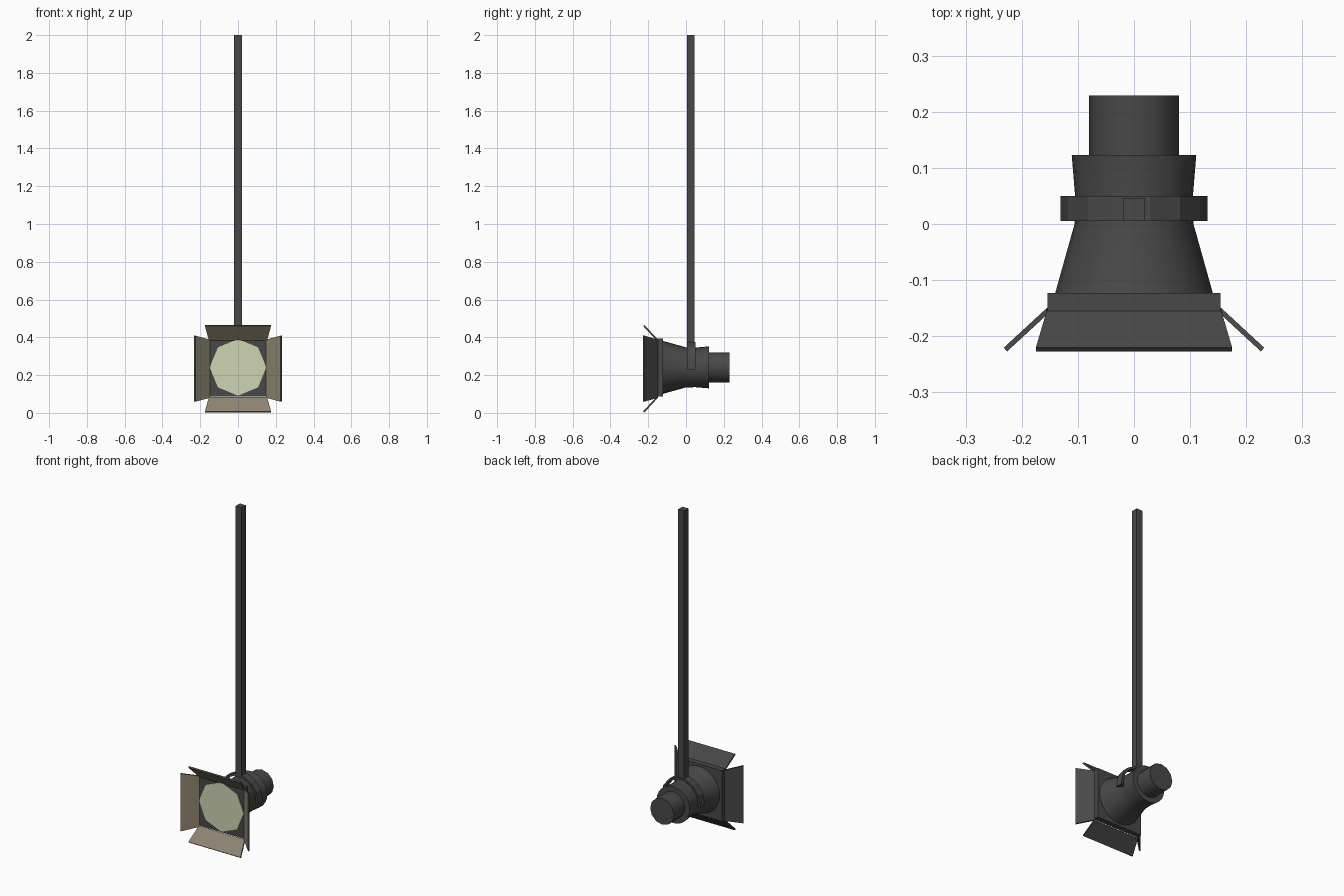
import bpy, bmesh
from math import sin, cos, pi, radians
from mathutils import Matrix, Vector

cube = bpy.data.objects.get("Cube")
if cube:
    bpy.data.objects.remove(cube, do_unlink=True)

LAMP_Z = 0.241     # height of the lamp axis
FLAP_Z = 0.234     # height of the centre of the flaps


def material(name, rgb):
    m = bpy.data.materials.new(name)
    m.use_nodes = True
    m.diffuse_color = (*rgb, 1)
    m.node_tree.nodes["Principled BSDF"].inputs["Base Color"].default_value = (*rgb, 1)
    return m


BLACK = material("charcoal metal", (0.065, 0.065, 0.065))
TAN = material("warm inner flap", (0.28, 0.235, 0.165))
GLASS = material("pale lens", (0.62, 0.66, 0.45))


def finish(name, bm, mats, smooth=False):
    bmesh.ops.recalc_face_normals(bm, faces=bm.faces[:])
    me = bpy.data.meshes.new(name)
    bm.to_mesh(me)
    bm.free()
    ob = bpy.data.objects.new(name, me)
    bpy.context.collection.objects.link(ob)
    for m in mats:
        me.materials.append(m)
    if smooth:
        bpy.ops.object.select_all(action='DESELECT')
        ob.select_set(True)
        bpy.context.view_layer.objects.active = ob
        bpy.ops.object.shade_smooth_by_angle(angle=radians(32))
    return ob


def box(name, lo, hi, mat):
    bm = bmesh.new()
    lo, hi = Vector(lo), Vector(hi)
    bmesh.ops.create_cube(bm, size=1, matrix=Matrix.Translation((lo + hi) / 2)
                          @ Matrix.Diagonal((*(hi - lo), 1)))
    return finish(name, bm, [mat])


def loft(bm, rings, closed=False):
    """Skin matching rings of points; cap the ends unless closed."""
    vs = [[bm.verts.new(p) for p in r] for r in rings]
    n = len(vs[0])
    for a, b in zip(vs, vs[1:]):
        for i in range(n):
            bm.faces.new((a[i], a[(i + 1) % n], b[(i + 1) % n], b[i]))
    bm.faces.new(vs[0])
    bm.faces.new(vs[-1])


def lathe(name, profile, sides, mat, smooth=False):
    """Turn (y, radius) pairs about the lamp axis."""
    bm = bmesh.new()
    loft(bm, [[(r * sin(2 * pi * i / sides), y, LAMP_Z + r * cos(2 * pi * i / sides))
               for i in range(sides)] for y, r in profile])
    return finish(name, bm, [mat], smooth)


# Lamp housing, rear barrel and lens
lathe("lamp_housing", [(-0.125, 0.141), (0.0, 0.106), (0.05, 0.105), (0.123, 0.111)],
      24, BLACK, True)
lathe("rear_barrel", [(0.12, 0.08), (0.229, 0.08)], 12, BLACK, True)
lathe("lens", [(-0.159, 0.15), (-0.154, 0.15)], 8, GLASS)

# Square front frame
box("front_frame", (-0.154, -0.156, LAMP_Z - 0.154), (0.154, -0.123, LAMP_Z + 0.154), BLACK)

# Four splayed flaps, tan on the face turned toward the beam
for k, side in enumerate(("top", "right", "bottom", "left")):
    bm = bmesh.new()
    hinge, tip = Vector((0, -0.156, 0.149)), Vector((0, -0.227, 0.226))
    along = (tip - hinge).normalized()
    out = Vector((0, -along.z, along.y)) * -0.009     # flap thickness, away from the beam
    rings = []
    for p, half in ((hinge, 0.154), (tip, 0.175)):
        w = Vector((half, 0, 0))
        rings.append([p - w, p + w, p + w + out, p - w + out])
    loft(bm, rings)
    bm.normal_update()
    inner = min(bm.faces, key=lambda f: f.calc_center_median().dot(out))
    inner.material_index = 1
    bm.transform(Matrix.Translation((0, 0, FLAP_Z)) @ Matrix.Rotation(-k * pi / 2, 4, 'Y'))
    finish(side + "_flap", bm, [BLACK, TAN])

# Arched yoke over the housing, ending just below the axis
bm = bmesh.new()
angles = [pi * i / 7 for i in range(8)]
path = [(cos(a), sin(a)) for a in angles]
path = [(1, -0.09)] + path + [(-1, -0.09)]
rings = []
for c, s in path:
    rings.append([(c * r, y, LAMP_Z + s * (r + 0.006))
                  for r, y in ((0.118, 0.005), (0.131, 0.005), (0.131, 0.05), (0.118, 0.05))])
loft(bm, rings)
finish("yoke", bm, [BLACK])

# Pivot pins joining yoke and housing
for sign, side in ((1, "left"), (-1, "right")):
    bm = bmesh.new()
    bmesh.ops.create_cone(bm, cap_ends=True, segments=8, radius1=0.014, radius2=0.014, depth=0.03,
                          matrix=Matrix.Translation((sign * 0.11, 0.0275, LAMP_Z))
                          @ Matrix.Rotation(pi / 2, 4, 'Y'))
    finish(side + "_pivot", bm, [BLACK])

# Hanging pole
box("hanging_pole", (-0.02, 0.005, 0.36), (0.02, 0.046, 2.0), BLACK)
